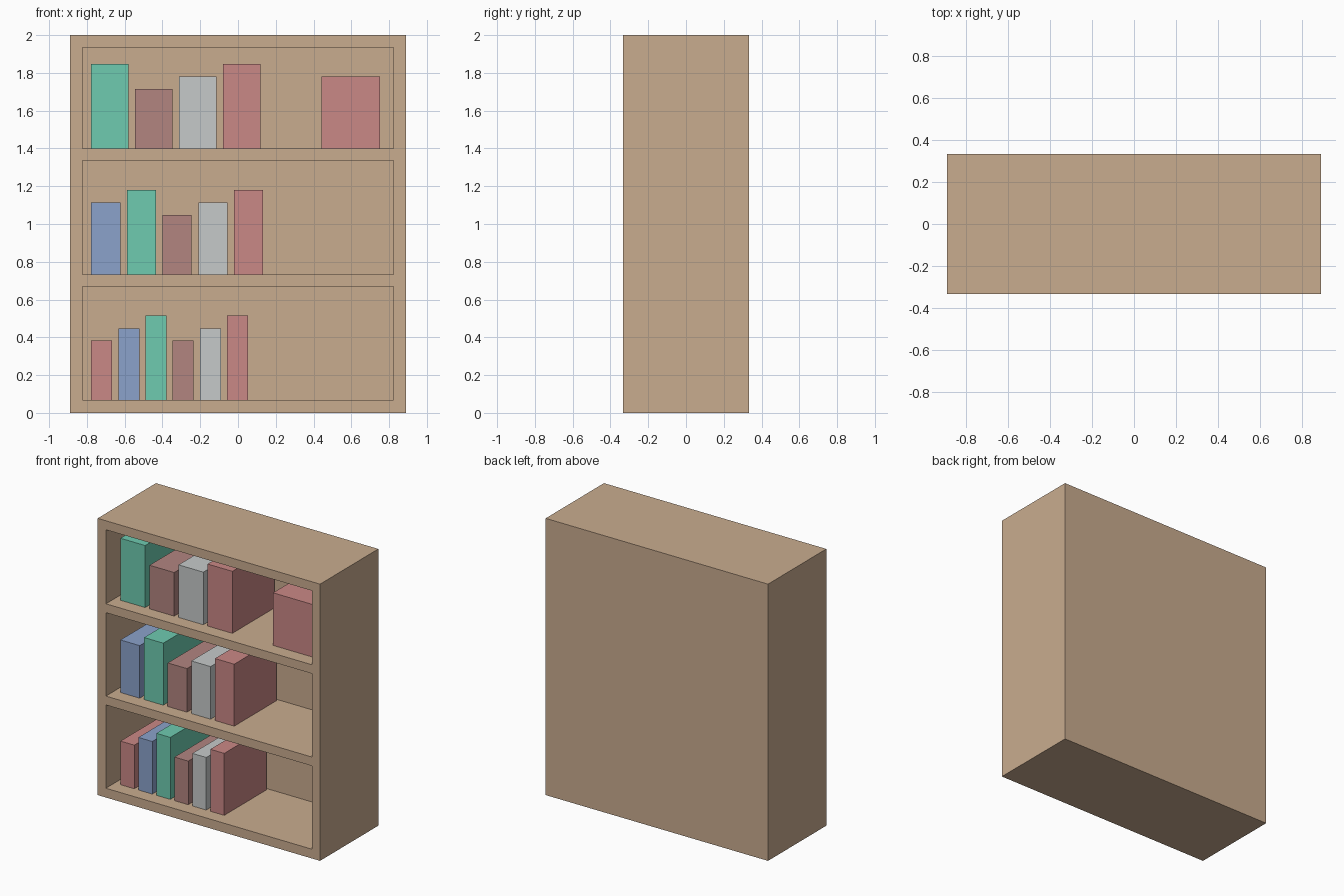
import bpy
import bmesh

if "Cube" in bpy.data.objects:
    bpy.data.objects.remove(bpy.data.objects["Cube"])


def lin(c):
    c /= 255
    return c / 12.92 if c <= 0.04045 else ((c + 0.055) / 1.055) ** 2.4


def material(name, r, g, b):
    m = bpy.data.materials.new(name)
    m.diffuse_color = (lin(r), lin(g), lin(b), 1)
    m.use_nodes = True
    m.node_tree.nodes["Principled BSDF"].inputs["Base Color"].default_value = m.diffuse_color
    return m


WOOD = material("light_wood", 201, 172, 143)
COLOURS = {
    "red": material("dusty_red", 202, 136, 134),
    "blue": material("soft_blue", 139, 162, 203),
    "teal": material("teal_green", 110, 203, 176),
    "mauve": material("mauve_brown", 178, 133, 128),
    "grey": material("pale_grey", 198, 202, 202),
}


def box(name, x0, x1, y0, y1, z0, z1, mat):
    mesh = bpy.data.meshes.new(name)
    bm = bmesh.new()
    bmesh.ops.create_cube(bm, size=1)
    for v in bm.verts:
        v.co = (x1 if v.co.x > 0 else x0,
                y1 if v.co.y > 0 else y0,
                z1 if v.co.z > 0 else z0)
    bm.to_mesh(mesh)
    bm.free()
    mesh.materials.append(mat)
    ob = bpy.data.objects.new(name, mesh)
    bpy.context.collection.objects.link(ob)
    return ob


# Solid case, with one compartment cut per shelf
W, D = 0.889, 0.333
case = box("bookcase", -W, W, -D, D, 0, 2, WOOD)
for i, (z0, z1) in enumerate([(0.067, 0.669), (0.733, 1.336), (1.4, 1.935)]):
    cutter = box(f"compartment_cutter_{i + 1}", -0.823, 0.823, -0.5, 0.267, z0, z1, WOOD)
    cutter.hide_render = True
    cutter.hide_viewport = True
    cutter.display_type = 'WIRE'
    mod = case.modifiers.new(f"compartment_{i + 1}", 'BOOLEAN')
    mod.operation = 'DIFFERENCE'
    mod.solver = 'EXACT'
    mod.object = cutter

# Books: floor height, book width, spacing, then colour and height in order
rows = [
    ("bottom", 0.067, 0.111, 0.1438,
     [("red", 0.315), ("blue", 0.38), ("teal", 0.448),
      ("mauve", 0.315), ("grey", 0.38), ("red", 0.448)]),
    ("middle", 0.733, 0.154, 0.189,
     [("blue", 0.38), ("teal", 0.448), ("mauve", 0.315), ("grey", 0.38), ("red", 0.448)]),
    ("top", 1.4, 0.198, 0.2323,
     [("teal", 0.448), ("mauve", 0.315), ("grey", 0.38), ("red", 0.448)]),
]
for row, z, width, step, books in rows:
    for i, (colour, h) in enumerate(books):
        x = -0.777 + i * step
        box(f"{row}_book_{i + 1}", x, x + width, -0.233, 0.25, z, z + h, COLOURS[colour])

# Wide book standing apart on the top shelf
box("wide_book", 0.443, 0.753, -0.233, 0.25, 1.4, 1.78, COLOURS["red"])
